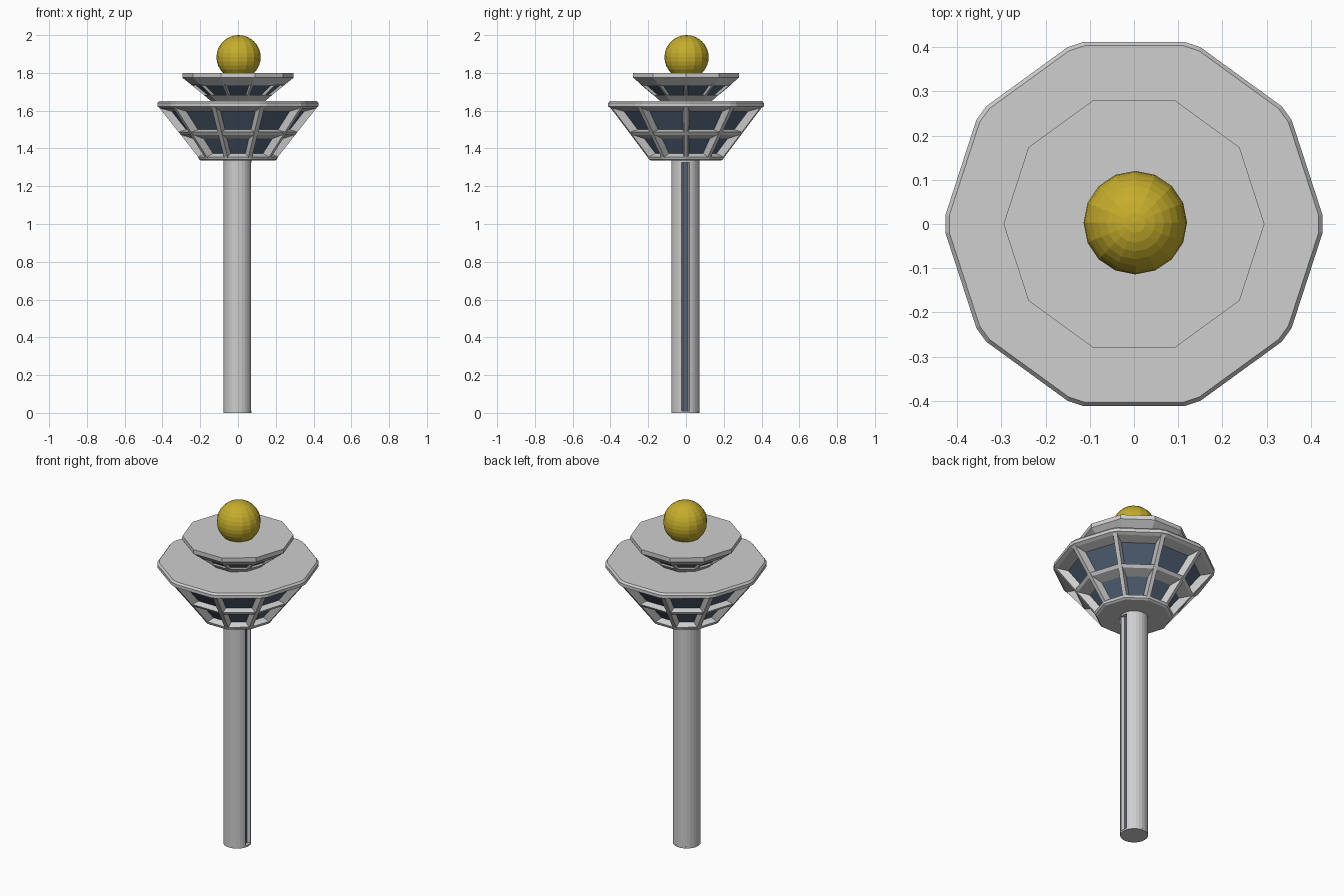
import bpy, bmesh, math
from mathutils import Vector, Matrix

if "Cube" in bpy.data.objects:
    bpy.data.objects.remove(bpy.data.objects["Cube"])

def mat(name, c):
    m = bpy.data.materials.new(name)
    m.diffuse_color = (*c, 1)
    m.use_nodes = True
    m.node_tree.nodes["Principled BSDF"].inputs["Base Color"].default_value = m.diffuse_color
    return m

GREY = mat("light_concrete", (0.62, 0.62, 0.62))
GLASS = mat("blue_grey_glass", (0.085, 0.125, 0.185))
GOLD = mat("gold", (0.56, 0.42, 0.025))

def finish(name, bm, m):
    bmesh.ops.recalc_face_normals(bm, faces=bm.faces)
    me = bpy.data.meshes.new(name)
    bm.to_mesh(me)
    bm.free()
    me.materials.append(m)
    ob = bpy.data.objects.new(name, me)
    bpy.context.collection.objects.link(ob)
    return ob

def decagon(r, cut=0.0):
    pts = [Vector((r * math.cos(i * math.pi / 5), r * math.sin(i * math.pi / 5))) for i in range(10)]
    if not cut:
        return pts
    out = []
    for i, p in enumerate(pts):
        for q in (pts[i - 1], pts[(i + 1) % 10]):
            out.append(p + (q - p).normalized() * cut)
    return out

def lathe(name, profile, m, cut=0.0, closed=False):
    """Stack of decagons; capped, or joined into a ring when closed."""
    bm = bmesh.new()
    loops = [[bm.verts.new((p.x, p.y, z)) for p in decagon(r, cut)] for r, z in profile]
    pairs = list(zip(loops, loops[1:]))
    if closed:
        pairs.append((loops[-1], loops[0]))
    else:
        bm.faces.new(loops[0])
        bm.faces.new(loops[-1])
    for a, b in pairs:
        n = len(a)
        for i in range(n):
            bm.faces.new((a[i], a[(i + 1) % n], b[(i + 1) % n], b[i]))
    return finish(name, bm, m)

def mullions(name, r0, z0, r1, z1, depth, w0, w1):
    """Ten sloping bars along the corners of a cone."""
    bm = bmesh.new()
    for k in range(10):
        rot = Matrix.Rotation(k * math.pi / 5, 3, 'Z')
        ends = []
        for r, z, w in ((r0, z0, w0), (r1, z1, w1)):
            sec = ((r, -w * 0.6), (r, w * 0.6), (r - depth, w), (r - depth, -w))
            ends.append([bm.verts.new(rot @ Vector((x, y, z))) for x, y in sec])
        a, b = ends
        bm.faces.new(a)
        bm.faces.new(b)
        for i in range(4):
            bm.faces.new((a[i], a[(i + 1) % 4], b[(i + 1) % 4], b[i]))
    return finish(name, bm, GREY)

def prism(name, pts, z0, z1, m):
    bm = bmesh.new()
    f = bm.faces.new([bm.verts.new((x, y, z0)) for x, y in pts])
    g = bmesh.ops.extrude_face_region(bm, geom=[f])
    bmesh.ops.translate(bm, vec=(0, 0, z1 - z0), verts=[v for v in g['geom'] if isinstance(v, bmesh.types.BMVert)])
    return finish(name, bm, m)

# shaft with a vertical slot on +x
C, R, HW, N = -0.003, 0.074, 0.022, 24
a0 = math.asin(HW / R)
arc = [a0 + (2 * math.pi - 2 * a0) * i / N for i in range(N + 1)]
outline = [(C + R * math.cos(a), C + R * math.sin(a)) for a in arc]
slot = [(C + 0.05, C - HW * 0.6), (C + 0.05, C + HW * 0.6)]
prism("shaft", outline + slot, 0.01, 1.335, GREY)
full = [(C + R * math.cos(i * math.pi / 12), C + R * math.sin(i * math.pi / 12)) for i in range(24)]
prism("shaft_foot", full, 0, 0.01, GREY)
prism("shaft_head", full, 1.325, 1.34, GREY)
prism("shaft_window", [(C + 0.045, C - 0.013), (C + 0.054, C - 0.013),
                       (C + 0.054, C + 0.013), (C + 0.045, C + 0.013)], 0.01, 1.33, GLASS)

# main pod: recessed glass with frame
def rad(z):
    return 0.203 + (z - 1.345) * 0.79

D = 0.045
lathe("pod_glass", [(rad(1.345) - D, 1.345), (rad(1.62) - D, 1.62)], GLASS)
lathe("pod_floor", [(0.195, 1.335), (0.206, 1.342), (rad(1.356), 1.356), (rad(1.375) - D - 0.005, 1.375)], GREY)
lathe("pod_middle_ring", [(rad(1.465) - D - 0.01, 1.452), (rad(1.472), 1.472),
                          (rad(1.488), 1.488), (rad(1.5) - D - 0.01, 1.502)], GREY, closed=True)
mullions("pod_mullions", rad(1.345), 1.345, rad(1.62), 1.62, D + 0.015, 0.017, 0.019)
lathe("pod_roof", [(rad(1.59) - D - 0.01, 1.592), (0.414, 1.612), (0.433, 1.622),
                   (0.433, 1.64), (0.424, 1.651)], GREY, cut=0.02)

# upper lookout
def rad2(z):
    return 0.14 + (z - 1.65) * 1.24

lathe("lookout_base", [(0.14, 1.648), (rad2(1.683), 1.683), (rad2(1.683) - 0.03, 1.685)], GREY)
lathe("lookout_glass", [(rad2(1.68) - 0.018, 1.68), (rad2(1.74) - 0.018, 1.74)], GLASS)
mullions("lookout_mullions", rad2(1.68), 1.68, rad2(1.74), 1.74, 0.025, 0.010, 0.012)
lathe("lookout_roof", [(rad2(1.735) - 0.03, 1.732), (rad2(1.735), 1.735), (0.295, 1.775), (0.295, 1.8)], GREY)

# gold ball
bm = bmesh.new()
bmesh.ops.create_uvsphere(bm, u_segments=16, v_segments=16, radius=0.117,
                          matrix=Matrix.Translation((0.003, 0.003, 1.883)))
finish("top_ball", bm, GOLD)
